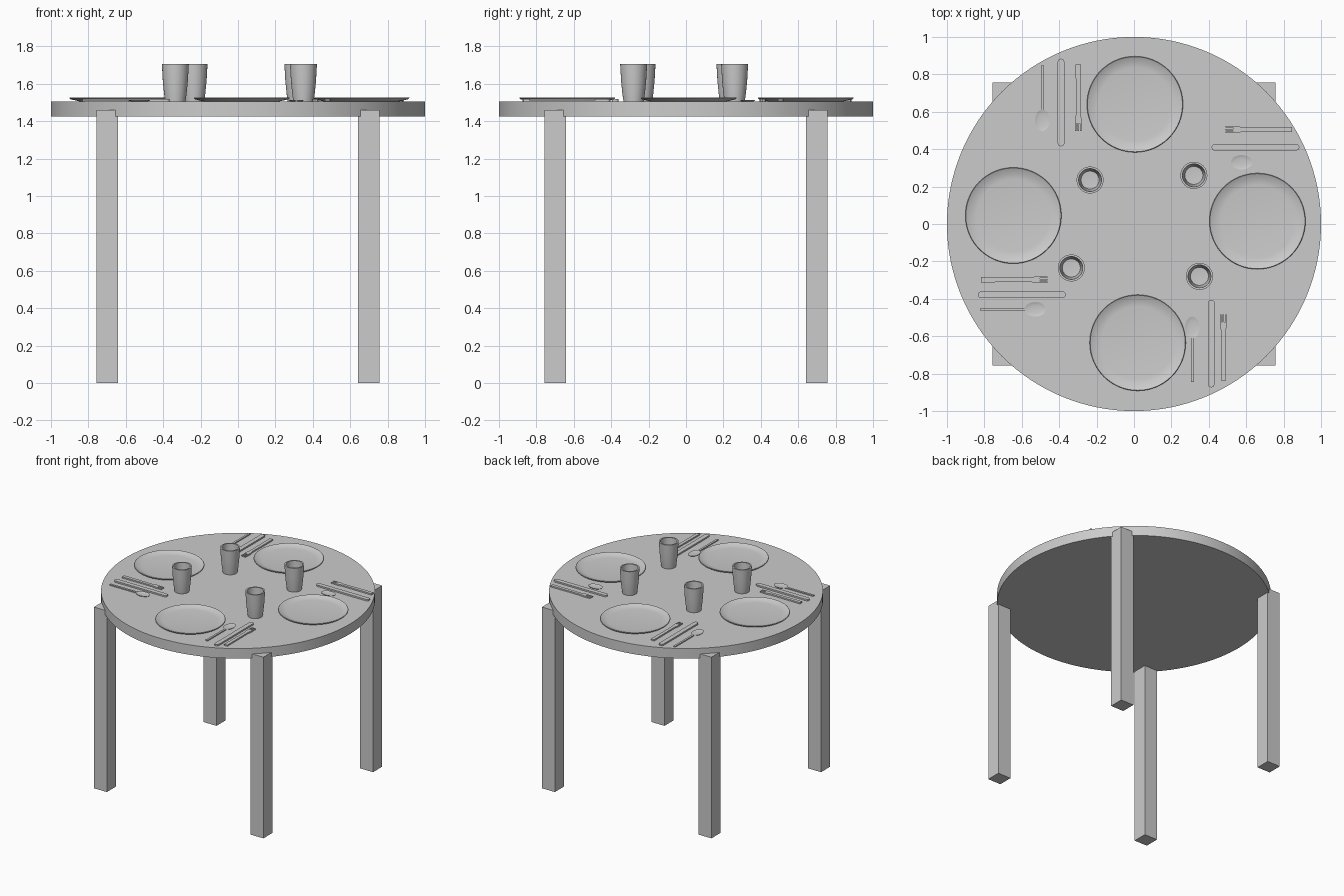
import bpy, bmesh, math
from mathutils import Matrix, Vector

cube = bpy.data.objects.get("Cube")
if cube:
    bpy.data.objects.remove(cube)

TOP = 1.505
grey = bpy.data.materials.new("plain_grey")
grey.use_nodes = True
grey.diffuse_color = (0.6, 0.6, 0.6, 1)
grey.node_tree.nodes["Principled BSDF"].inputs["Base Color"].default_value = (0.6, 0.6, 0.6, 1)


def finish(name, bm, matrix=Matrix(), angle=35):
    bmesh.ops.remove_doubles(bm, verts=bm.verts, dist=1e-5)
    bmesh.ops.recalc_face_normals(bm, faces=bm.faces)
    bm.transform(matrix)
    mesh = bpy.data.meshes.new(name)
    bm.to_mesh(mesh)
    bm.free()
    mesh.materials.append(grey)
    obj = bpy.data.objects.new(name, mesh)
    bpy.context.collection.objects.link(obj)
    bpy.ops.object.select_all(action="DESELECT")
    obj.select_set(True)
    bpy.context.view_layer.objects.active = obj
    bpy.ops.object.shade_smooth_by_angle(angle=math.radians(angle))
    return obj


def lathe(name, profile, centre, steps=64):
    """Spin an (r, z) profile about the upright axis."""
    bm = bmesh.new()
    verts = [bm.verts.new((r, 0, z)) for r, z in profile]
    edges = [bm.edges.new(pair) for pair in zip(verts, verts[1:])]
    bmesh.ops.spin(bm, geom=verts + edges, cent=(0, 0, 0), axis=(0, 0, 1),
                   dvec=(0, 0, 0), angle=math.tau, steps=steps)
    return finish(name, bm, Matrix.Translation(centre))


def box(bm, lo, hi):
    lo, hi = Vector(lo), Vector(hi)
    size = Matrix.Diagonal((*(hi - lo), 1))
    bmesh.ops.create_cube(bm, size=1, matrix=Matrix.Translation((lo + hi) / 2) @ size)


def slab(bm, outline, z0, z1):
    """Extrude a flat outline between two heights."""
    face = bm.faces.new([bm.verts.new((x, y, z0)) for x, y in outline])
    new = bmesh.ops.extrude_face_region(bm, geom=[face])["geom"]
    for v in new:
        if isinstance(v, bmesh.types.BMVert):
            v.co.z = z1


def arc(cx, cy, r, a0, a1, n=8):
    return [(cx + r * math.cos(math.radians(a0 + (a1 - a0) * i / n)),
             cy + r * math.sin(math.radians(a0 + (a1 - a0) * i / n))) for i in range(n + 1)]


# Table top and legs
lathe("table_top", [(0, 1.425), (1, 1.425), (1, TOP), (0, TOP)], (0, 0, 0), 128)
for sx, side in ((1, "left"), (-1, "right")):
    for sy, end in ((1, "back"), (-1, "front")):
        bm = bmesh.new()
        box(bm, (-0.0575, -0.0575, 0), (0.0575, 0.0575, 1.46))
        finish(f"{end}_{side}_leg", bm, Matrix.Translation((sx * 0.698, sy * 0.698, 0)))

# Plates with a shallow dished middle
plate = [(0, 0), (0.2, 0), (0.25, 0.012), (0.257, 0.019), (0.254, 0.022),
         (0.247, 0.019), (0.225, 0.009), (0.195, 0.005), (0, 0.005)]
for i, (x, y) in enumerate([(0.005, 0.64), (-0.645, 0.045), (0.66, 0.015), (0.02, -0.635)]):
    lathe(f"plate_{i + 1}", plate, (x, y, TOP))

# Tapered drinking cups
cup = [(0, 0), (0.054, 0), (0.06, 0.04), (0.067, 0.11), (0.072, 0.2),
       (0.061, 0.2), (0.057, 0.11), (0.048, 0.02), (0, 0.016)]
for i, (x, y) in enumerate([(-0.235, 0.235), (0.32, 0.26), (-0.335, -0.235), (0.35, -0.28)]):
    lathe(f"cup_{i + 1}", cup, (x, y, TOP), 48)


# Cutlery: the tip is at the origin and the handle runs along -y
def knife(name, m):
    bm = bmesh.new()
    slab(bm, arc(0, -0.018, 0.018, 0, 180) + arc(0, -0.452, 0.018, 180, 360, 4), 0, 0.012)
    finish(name, bm, m)


def fork(name, m):
    bm = bmesh.new()
    for x in (-0.018, -0.004, 0.010):
        box(bm, (x, -0.045, 0.004), (x + 0.008, 0, 0.013))
    slab(bm, [(-0.018, -0.04), (-0.018, -0.065), (-0.012, -0.09), (-0.014, -0.355),
              (0.014, -0.355), (0.012, -0.09), (0.018, -0.065), (0.018, -0.04)], 0.003, 0.014)
    finish(name, bm, m)


def spoon(name, m, handle=True):
    bm = bmesh.new()
    size = Matrix.Diagonal((0.039, 0.058, 0.012, 1))
    bmesh.ops.create_uvsphere(bm, u_segments=32, v_segments=12, radius=1,
                              matrix=Matrix.Translation((0, -0.058, 0.008)) @ size)
    # Press the upper half down into a hollow
    for v in bm.verts:
        if v.co.z > 0.009:
            v.co.z = 0.009 - (v.co.z - 0.009) * 0.6
    if handle:
        box(bm, (-0.008, -0.35, 0.001), (0.008, -0.112, 0.009))
    finish(name, bm, m)


# Each place: turn in degrees, then tip positions of spoon, knife and fork
places = {
    "back": (180, (-0.49, 0.497), (-0.39, 0.415), (-0.298, 0.497)),
    "front": (0, (0.312, -0.495), (0.413, -0.405), (0.478, -0.483)),
    "right": (-90, (-0.47, -0.456), (-0.365, -0.378), (-0.462, -0.298)),
    "left": (90, (0.517, 0.33), (0.415, 0.41), (0.49, 0.505)),
}
for place, (turn, *tips) in places.items():
    spin = Matrix.Rotation(math.radians(turn), 4, "Z")
    at = [Matrix.Translation((x, y, TOP)) @ spin for x, y in tips]
    spoon(f"{place}_spoon", at[0], place != "left")
    knife(f"{place}_knife", at[1])
    fork(f"{place}_fork", at[2])
